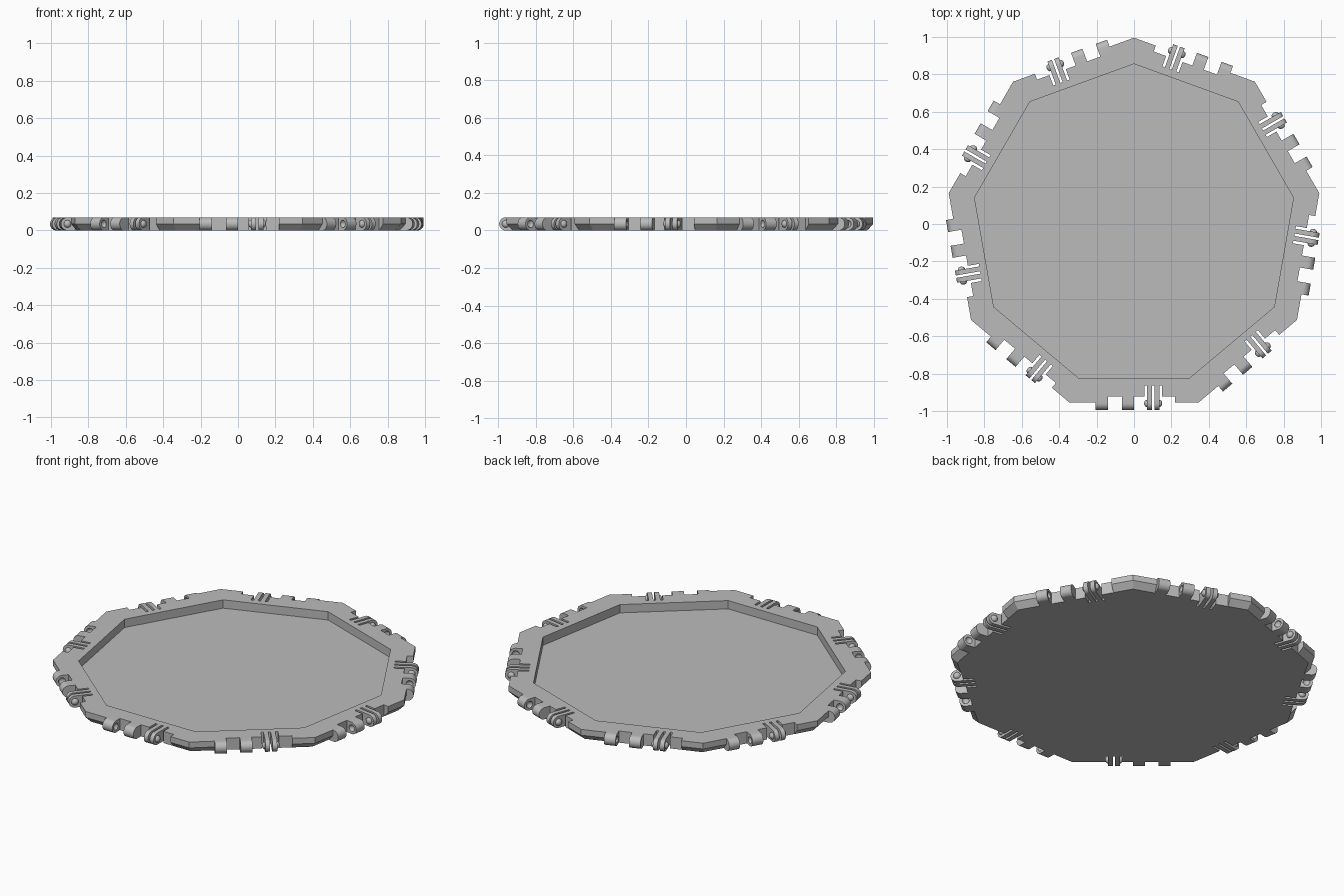
import bpy, bmesh
from math import sin, cos, pi, radians
from mathutils import Matrix, Vector

if "Cube" in bpy.data.objects:
    bpy.data.objects.remove(bpy.data.objects["Cube"])

SIDES = 9
CENTRE_Y = -0.01
OUTER, INNER = 1.006, 0.866          # corner radii of rim and recess
APOTHEM = OUTER * cos(pi / SIDES)
HEIGHT, FLOOR = 0.07, 0.02
KNUCKLE = HEIGHT / 2                 # hinge radius
AXIS = APOTHEM + 0.004               # hinge axis distance from centre
WALL, SLOT_END = 0.912, 0.853        # back of notches and of flex slots

grey = bpy.data.materials.new("light grey plastic")
grey.use_nodes = True
colour = (0.5, 0.5, 0.5, 1)
grey.diffuse_color = colour
grey.node_tree.nodes["Principled BSDF"].inputs["Base Color"].default_value = colour


def finish(name, bm, smooth=False, cutter=False):
    bmesh.ops.recalc_face_normals(bm, faces=bm.faces)
    mesh = bpy.data.meshes.new(name)
    bm.to_mesh(mesh)
    bm.free()
    mesh.materials.append(grey)
    obj = bpy.data.objects.new(name, mesh)
    bpy.context.collection.objects.link(obj)
    obj.location.y = CENTRE_Y
    if cutter:
        obj.hide_render = True
        obj.display_type = 'WIRE'
    if smooth:
        bpy.ops.object.select_all(action='DESELECT')
        obj.select_set(True)
        bpy.context.view_layer.objects.active = obj
        bpy.ops.object.shade_smooth_by_angle(angle=radians(35))
    return obj


def cut(obj, cutter):
    mod = obj.modifiers.new("cut", 'BOOLEAN')
    mod.operation = 'DIFFERENCE'
    mod.solver = 'EXACT'
    mod.object = cutter


def side_matrices():
    # local frame of each side: x along the edge, -y outward
    return [Matrix.Rotation(2 * pi * i / SIDES, 4, 'Z') for i in range(SIDES)]


def ring(bm, radius, z):
    return [bm.verts.new((radius * sin(2 * pi * i / SIDES),
                          radius * cos(2 * pi * i / SIDES), z)) for i in range(SIDES)]


def extrude(bm, points, offset):
    """Solid from a closed outline and an extrusion vector."""
    a = [bm.verts.new(p) for p in points]
    b = [bm.verts.new(p + offset) for p in points]
    bm.faces.new(a)
    bm.faces.new(b)
    for i in range(len(a)):
        j = (i + 1) % len(a)
        bm.faces.new((a[i], a[j], b[j], b[i]))


def arm(bm, matrix, x0, x1, back):
    """Hinge arm with a round end, running out from the rim."""
    points = [Vector((x0, -back, 0))]
    for k in range(17):
        a = -pi / 2 + pi * k / 16
        points.append(Vector((x0, -AXIS - KNUCKLE * cos(a), KNUCKLE + KNUCKLE * sin(a))))
    points.append(Vector((x0, -back, HEIGHT)))
    extrude(bm, [matrix @ p for p in points], matrix @ Vector((x1 - x0, 0, 0)))


def ball(bm, matrix, x, radius, squash):
    place = matrix @ Matrix.Translation((x, -AXIS, KNUCKLE)) @ Matrix.Diagonal((squash, 1, 1, 1))
    bmesh.ops.create_uvsphere(bm, u_segments=16, v_segments=10, radius=radius, matrix=place)


# tray: chamfered underside, vertical rim, sunken floor
bm = bmesh.new()
rings = [ring(bm, r, z) for r, z in (
    (OUTER - 0.035, 0), (OUTER, KNUCKLE), (OUTER, HEIGHT), (INNER, HEIGHT), (INNER, FLOOR))]
for low, high in zip(rings, rings[1:]):
    for i in range(SIDES):
        j = (i + 1) % SIDES
        bm.faces.new((low[i], low[j], high[j], high[i]))
bm.faces.new(rings[0])
bm.faces.new(rings[-1])
tray = finish("tray", bm)

# comb-shaped cutter: hinge notch with three flex slots
slots = [(0.056, 0.070), (0.096, 0.109), (0.135, 0.149)]
bm = bmesh.new()
for m in side_matrices():
    outline = [(-0.205, 1.1), (-0.205, WALL)]
    for a, b in slots:
        outline += [(a, WALL), (a, SLOT_END), (b, SLOT_END), (b, WALL)]
    outline += [(0.22, WALL), (0.22, 1.1)]
    extrude(bm, [m @ Vector((x, -r, -0.05)) for x, r in outline], Vector((0, 0, 0.2)))
cut(tray, finish("notch_cutter", bm, cutter=True))

# knuckle pairs with round sockets facing each other
bm, sockets = bmesh.new(), bmesh.new()
for m in side_matrices():
    arm(bm, m, -0.205, -0.14, WALL)
    arm(bm, m, -0.065, 0.0, WALL)
    for x in (-0.14, -0.065):
        ball(sockets, m, x, 0.02, 0.8)
knuckles = finish("hinge_knuckles", bm, smooth=True)
cut(knuckles, finish("socket_cutter", sockets, cutter=True))

# flexible clip prongs with snap studs on their outer faces
bm = bmesh.new()
for m in side_matrices():
    arm(bm, m, slots[0][1], slots[1][0], WALL)
    arm(bm, m, slots[1][1], slots[2][0], WALL)
    for x in (slots[0][1], slots[2][0]):
        ball(bm, m, x, 0.02, 0.8)
finish("clip_prongs", bm, smooth=True)
